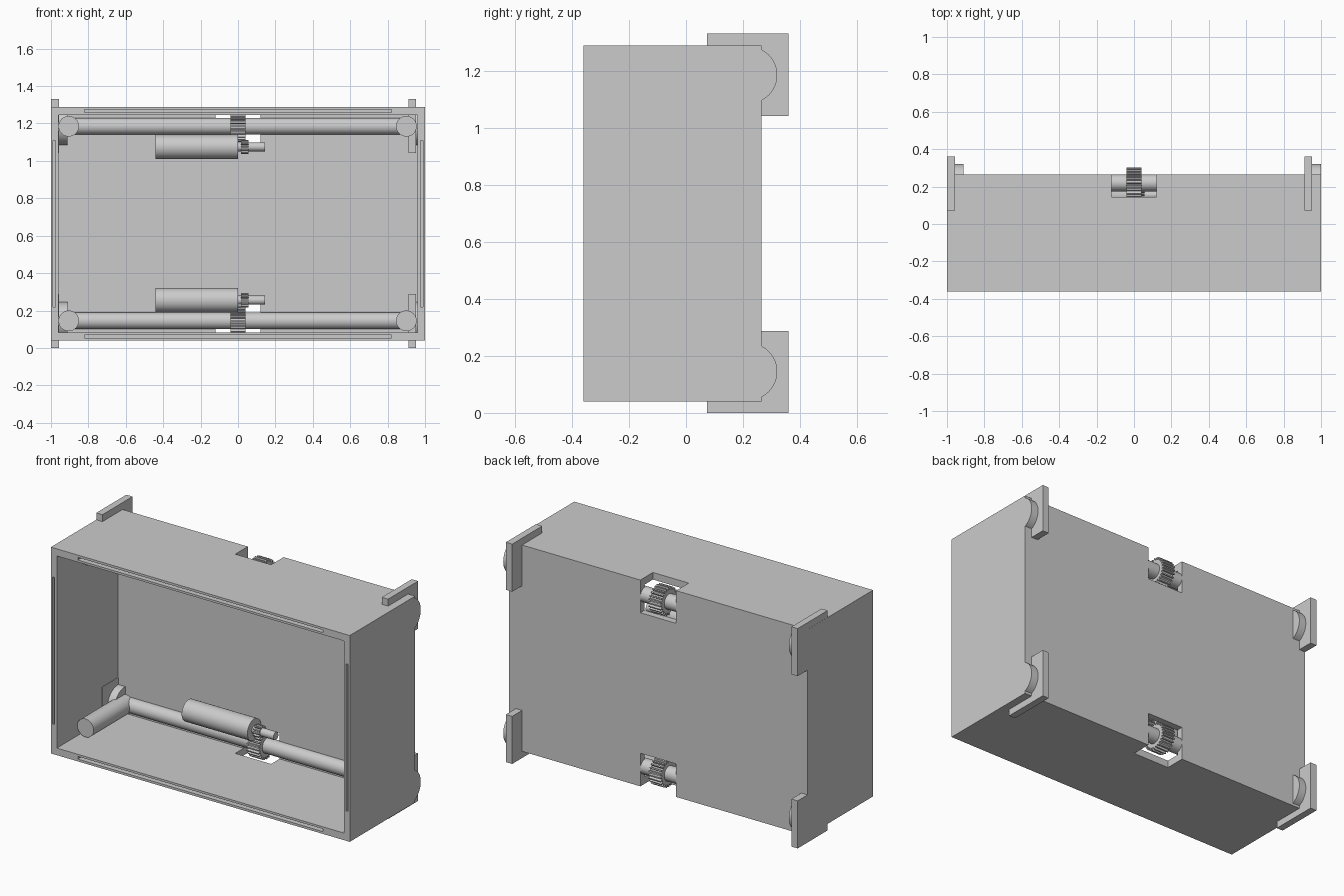
import bpy, bmesh, math
from mathutils import Vector

if "Cube" in bpy.data.objects:
    bpy.data.objects.remove(bpy.data.objects["Cube"])

MID = 0.665        # mirror height between the upper and lower mechanism
AXLE_Y = 0.22
AXLE_Z = 0.145


def finish(name, bm, smooth=False):
    bmesh.ops.recalc_face_normals(bm, faces=bm.faces)
    me = bpy.data.meshes.new(name)
    bm.to_mesh(me)
    bm.free()
    ob = bpy.data.objects.new(name, me)
    bpy.context.collection.objects.link(ob)
    if smooth:
        bpy.ops.object.select_all(action='DESELECT')
        ob.select_set(True)
        bpy.context.view_layer.objects.active = ob
        bpy.ops.object.shade_smooth_by_angle(angle=math.radians(30))
    return ob


def box(name, lo, hi):
    bm = bmesh.new()
    bmesh.ops.create_cube(bm, size=1)
    lo, hi = Vector(lo), Vector(hi)
    for v in bm.verts:
        v.co = (lo + hi) / 2 + v.co * (hi - lo)
    return finish(name, bm)


def prism(name, profile, place, a, b, smooth=False):
    """Extrude a 2D profile from a to b; place(u, v, t) maps it to space."""
    bm = bmesh.new()
    face = bm.faces.new([bm.verts.new(place(u, v, a)) for u, v in profile])
    new = bmesh.ops.extrude_face_region(bm, geom=[face])['geom']
    bmesh.ops.translate(bm, vec=Vector(place(0, 0, b)) - Vector(place(0, 0, a)),
                        verts=[g for g in new if isinstance(g, bmesh.types.BMVert)])
    return finish(name, bm, smooth)


def circle(r, n=48):
    return [(r * math.cos(2 * math.pi * i / n), r * math.sin(2 * math.pi * i / n)) for i in range(n)]


def gear_profile(root, tip, teeth):
    pts = []
    for i in range(teeth):
        for r, f in ((root, -0.28), (tip, -0.16), (tip, 0.16), (root, 0.28)):
            ang = 2 * math.pi * (i + f) / teeth
            pts.append((r * math.cos(ang), r * math.sin(ang)))
    return pts


def along_x(y, z):
    return lambda u, v, t: (t, y + u, z + v)


def along_y(x, z):
    return lambda u, v, t: (x + u, t, z + v)


# Housing: open-fronted box with gear notches and rim grooves
housing = box("housing", (-1, -0.36, 0.04), (1, 0.265, 1.288))
cutters = [box("cut_cavity", (-0.96, -0.5, 0.083), (0.96, 0.225, 1.245))]
for z0, z1 in ((-0.1, 0.24), (1.09, 1.4)):
    cutters.append(box("cut_notch", (-0.12, 0.145, z0), (0.12, 0.4, z1)))
for z in (0.062, 1.266):
    cutters.append(box("cut_groove", (-0.82, -0.5, z - 0.008), (0.82, -0.32, z + 0.008)))
for x in (-0.982, 0.982):
    cutters.append(box("cut_side_groove", (x - 0.007, -0.5, 0.22), (x + 0.007, -0.32, 1.11)))
bpy.context.view_layer.objects.active = housing
for c in cutters:
    c.hide_render = True
    m = housing.modifiers.new("cut", 'BOOLEAN')
    m.operation, m.solver, m.object = 'DIFFERENCE', 'EXACT', c
    bpy.ops.object.modifier_apply(modifier=m.name)
    bpy.data.objects.remove(c)

# Lower and upper mechanisms
for level, s in (("lower", 1), ("upper", -1)):
    def zz(z):
        return z if s == 1 else 2 * MID - z
    az, mz, my = zz(AXLE_Z), zz(0.255), 0.155

    # Axle and drive gear
    prism(level + "_axle", circle(0.045), along_x(AXLE_Y, az), -0.92, 0.92, True)
    prism(level + "_drive_gear", gear_profile(0.068, 0.083, 24), along_x(AXLE_Y, az), -0.04, 0.04)

    # Motor with output shaft and pinion
    prism(level + "_motor", circle(0.065), along_x(my, mz), -0.44, 0, True)
    prism(level + "_motor_shaft", circle(0.024, 32), along_x(my, mz), -0.01, 0.145, True)
    prism(level + "_pinion", gear_profile(0.028, 0.038, 12), along_x(my, mz), 0.015, 0.055)

    # Corner posts, foot plates and bearing discs
    for side, x0 in (("left", -1), ("right", 0.911)):
        px = -0.905 if x0 < 0 else 0.9
        tag = f"{level}_{side}_"
        prism(tag + "post", circle(0.055), along_y(px, az), -0.165, 0.22, True)
        z0, z1 = sorted((zz(0.0), zz(0.288)))
        box(tag + "foot_plate", (max(x0, -0.9995), 0.073, z0), (x0 + 0.042, 0.36, z1))
        prism(tag + "bearing_disc", circle(0.1, 64), along_x(AXLE_Y, az), x0 + 0.04, x0 + 0.088, True)
